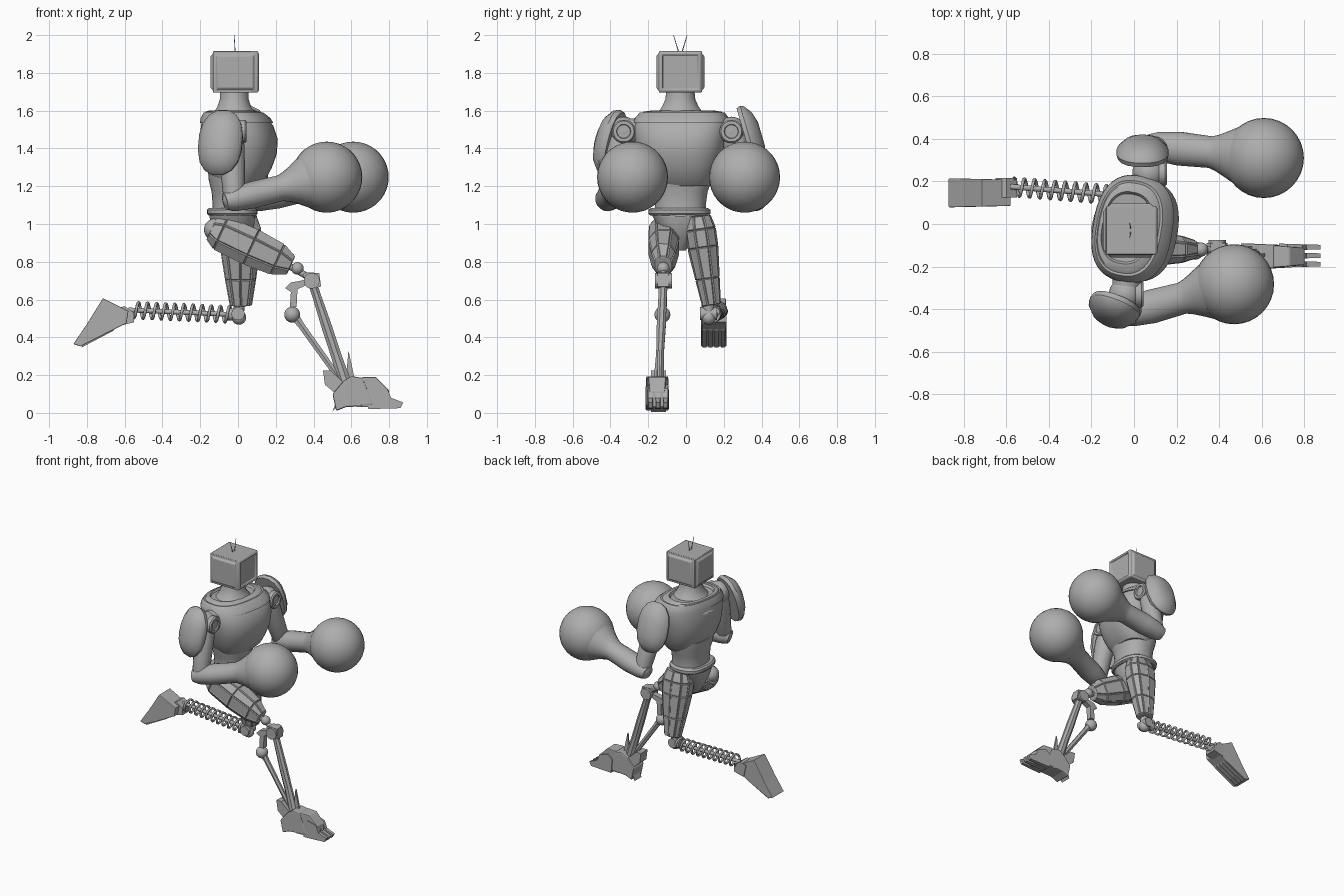
import bpy, bmesh, math
from mathutils import Vector as V, Matrix

old = bpy.data.objects.get("Cube")
if old:
    bpy.data.objects.remove(old)

grey = bpy.data.materials.new("plain_grey")
grey.use_nodes = True
tone = (0.42, 0.42, 0.42, 1)
grey.diffuse_color = tone
grey.node_tree.nodes["Principled BSDF"].inputs["Base Color"].default_value = tone


def finish(name, bm, smooth=35, bevel=0):
    """Turn a bmesh into a named object with material and shading."""
    bmesh.ops.recalc_face_normals(bm, faces=bm.faces)
    me = bpy.data.meshes.new(name)
    bm.to_mesh(me)
    bm.free()
    ob = bpy.data.objects.new(name, me)
    bpy.context.collection.objects.link(ob)
    me.materials.append(grey)
    if bevel:
        mod = ob.modifiers.new("soft_edges", "BEVEL")
        mod.width, mod.segments, mod.limit_method = bevel, 2, 'ANGLE'
    if smooth:
        bpy.ops.object.select_all(action='DESELECT')
        bpy.context.view_layer.objects.active = ob
        ob.select_set(True)
        bpy.ops.object.shade_smooth_by_angle(angle=math.radians(smooth))
    return ob


def loft(name, a, b, rings, n=24, power=2, spin=0, panel=0, smooth=35):
    """Rings (t, radius_u, radius_v, shift_u) along a to b; v follows y, or z for sideways parts."""
    a, b = V(a), V(b)
    w = (b - a).normalized()
    ref = V((0, 0, 1)) if abs(w.y) > 0.7 else V((0, 1, 0))
    v = (ref - w * ref.dot(w)).normalized()
    v = Matrix.Rotation(math.radians(spin), 3, w) @ v
    u = v.cross(w)
    bm, loops = bmesh.new(), []
    for t, ru, rv, *shift in rings:
        c = a.lerp(b, t) + u * (shift[0] if shift else 0)
        loop = []
        for i in range(n):
            ang = math.tau * (i + 0.5) / n
            p = [math.copysign(abs(f) ** (2 / power), f) for f in (math.cos(ang), math.sin(ang))]
            loop.append(bm.verts.new(c + u * ru * p[0] + v * rv * p[1]))
        loops.append(loop)
    sides = [bm.faces.new((p[i], p[(i + 1) % n], q[(i + 1) % n], q[i]))
             for p, q in zip(loops, loops[1:]) for i in range(n)]
    bm.faces.new(loops[0])
    bm.faces.new(loops[-1])
    if panel:
        bmesh.ops.recalc_face_normals(bm, faces=bm.faces)
        bmesh.ops.inset_individual(bm, faces=sides, thickness=panel, depth=panel)
    return finish(name, bm, smooth)


def rod(name, a, b, r, r2=None, n=12, **kw):
    return loft(name, a, b, [(0, r, r), (1, r2 or r, r2 or r)], n, **kw)


def ball(name, c, r):
    bm = bmesh.new()
    bmesh.ops.create_uvsphere(bm, u_segments=32, v_segments=18, radius=r,
                              matrix=Matrix.Translation(c))
    return finish(name, bm, 60)


def plate(name, pts, y0, y1, pinch=0, bevel=0):
    """Side outline in x, z stretched from y0 to y1; pinch narrows it towards the toe."""
    bm = bmesh.new()
    x0, x1 = min(p[0] for p in pts), max(p[0] for p in pts)
    mid = (y0 + y1) / 2
    sides = [[bm.verts.new((x, mid + (y - mid) * (1 - pinch * (x - x0) / (x1 - x0)), z))
              for x, z in pts] for y in (y0, y1)]
    bm.faces.new(sides[0])
    bm.faces.new(sides[1])
    for i in range(len(pts)):
        j = (i + 1) % len(pts)
        bm.faces.new((sides[0][i], sides[0][j], sides[1][j], sides[1][i]))
    return finish(name, bm, 0, bevel)


# Head: rounded box with raised side and back panels and a sunken screen
bm = bmesh.new()
bmesh.ops.create_cube(bm, size=1, matrix=Matrix.Translation((-0.015, -0.03, 1.805))
                      @ Matrix.Diagonal((0.235, 0.228, 0.22, 1)))
for f in list(bm.faces):
    if abs(f.normal.z) < 0.5:
        front = f.normal.x > 0.5
        if front:
            bmesh.ops.inset_region(bm, faces=[f], thickness=0.015, depth=0.008)
            bmesh.ops.inset_region(bm, faces=[f], thickness=0.012, depth=0)
            bmesh.ops.inset_region(bm, faces=[f], thickness=0.004, depth=-0.012)
        else:
            bmesh.ops.inset_region(bm, faces=[f], thickness=0.018, depth=0)
            bmesh.ops.inset_region(bm, faces=[f], thickness=0.018, depth=0.013)
finish("head", bm, 35, 0.008)
for side in (-1, 1):
    rod("antenna", (-0.015, -0.03 + side * 0.006, 1.9), (-0.02, -0.03 + side * 0.036, 2), 0.003, 0.0015, 6)

# Neck and torso, turned slightly to the right
loft("neck", (-0.02, -0.03, 0), (-0.02, -0.03, 1),
     [(1.5, .18, .19), (1.56, .14, .15), (1.59, .11, .12), (1.62, .09, .098), (1.66, .077, .08), (1.71, .075, .075)])
chest = [(1.2, .10, .15), (1.24, .14, .18), (1.3, .17, .205), (1.37, .195, .23), (1.45, .2, .245),
         (1.52, .185, .25, -.01), (1.57, .16, .235, -.025), (1.595, .135, .205, -.035), (1.6, .115, .17, -.04),
         (1.57, .1, .15, -.04)]
loft("chest", (0.005, -0.025, 0), (0.005, -0.025, 1), chest, 40, 2.5, -10)
rim = [(1.535, .187, .253, -.012), (1.56, .178, .25, -.018), (1.59, .152, .225, -.03), (1.585, .13, .2, -.03)]
loft("collar", (0.005, -0.025, 0), (0.005, -0.025, 1), rim, 40, 2.5, -10)
loft("waist", (-0.02, -0.03, 0), (-0.02, -0.03, 1),
     [(1.04, .12, .14), (1.1, .115, .135), (1.17, .12, .145), (1.23, .135, .165), (1.28, .14, .17)], 32, 2.3)
loft("belt", (-0.03, -0.035, 0), (-0.03, -0.035, 1),
     [(1.045, .125, .155), (1.055, .135, .165), (1.075, .135, .165), (1.085, .125, .15)], 32, 2.5)
loft("pelvis", (-0.03, -0.035, 0), (-0.03, -0.035, 1),
     [(.86, .05, .035), (.93, .1, .08), (1.0, .12, .125), (1.05, .125, .15)], 12, 2.4)

# Arms: shoulder joint, shield, upper arm, forearm and round glove
arms = {
    "right": ((-0.04, -0.33, 1.49), (-0.02, -0.415, 1.13), (0.47, -0.283, 1.248),
              (-0.085, -0.375, 1.425), (-0.035, -0.09, 0.025)),
    "left": ((0.07, 0.24, 1.49), (0.11, 0.365, 1.13), (0.61, 0.31, 1.248),
             (0.04, 0.315, 1.45), (0.0, 0.085, 0.025)),
}
for side, (sh, el, glove, pad, out) in arms.items():
    sh, el, glove, pad = V(sh), V(el), V(glove), V(pad)
    ball(side + "_shoulder", sh, 0.078)
    inner = V((0, -0.03, 1.49))
    rod(side + "_shoulder_link", sh, sh.lerp(inner, 0.6), 0.065, 0.08, 20)
    loft(side + "_shoulder_ring", sh + V((0.04, 0, 0)), sh + V((0.085, 0, 0)),
         [(0, .062, .062), (.8, .062, .062), (1, .055, .055), (1, .038, .038), (.8, .035, .035)], 24)
    loft(side + "_shoulder_shield", pad, pad + V(out),
         [(0, .118, .172), (.25, .125, .18), (.45, .118, .172), (.8, .085, .13), (1, .045, .07)], 16, 2.3)
    loft(side + "_upper_arm", sh, el,
         [(0, .062, .062), (.25, .072, .07), (.6, .065, .065), (.95, .058, .058), (1.08, .045, .045)], 16)
    ball(side + "_elbow", el, 0.062)
    loft(side + "_forearm", el, glove,
         [(-.1, .045, .05), (0, .063, .068), (.2, .072, .08), (.5, .07, .075), (.56, .08, .085), (.64, .1, .105),
          (.75, .135, .135)], 24)
    ball(side + "_glove", glove, 0.188)

# Right leg: bent thigh with raised panels
ball("right_hip", (-0.12, -0.12, 0.97), 0.06)
loft("right_thigh", (-0.14, -0.115, 0.975), (0.28, -0.12, 0.78),
     [(0, .06, .06), (.12, .095, .08), (.5, .1, .08), (.83, .088, .062), (1, .05, .04)], 8, 2.5, panel=0.006, smooth=0)
rod("right_knee_link", (0.25, -0.12, 0.79), (0.39, -0.12, 0.71), 0.018)
ball("right_knee_ball", (0.315, -0.12, 0.765), 0.033)
rod("right_knee_hinge", (0.39, -0.165, 0.7), (0.39, -0.075, 0.7), 0.042, n=16)
plate("right_knee_cap", [(.34, .73), (.36, .745), (.43, .74), (.44, .67), (.41, .66), (.37, .69)], -.15, -.09)

# Right shin: main bone, hooked rear strut with a joint
loft("right_shin", (0.39, -0.12, 0.7), (0.57, -0.145, 0.15),
     [(0, .026, .026), (.15, .025, .024), (.45, .03, .026), (.7, .03, .022), (1, .035, .03)], 8, smooth=0)
plate("rear_bracket", [(.25, .66), (.28, .69), (.36, .705), (.36, .675), (.315, .655), (.31, .56),
                       (.275, .56), (.28, .64)], -.14, -.1)
ball("rear_joint", (0.287, -0.125, 0.52), 0.042)
loft("rear_strut", (0.287, -0.125, 0.53), (0.53, -0.145, 0.19), [(0, .03, .02), (.2, .02, .015), (1, .018, .015)], 6, smooth=0)
plate("ankle_fin", [(.57, .17), (.585, .33), (.62, .17)], -.152, -.138)

# Right foot: heel, ankle block and overlapping toe plates
plate("right_heel", [(.45, .225), (.49, .225), (.56, .16), (.6, .06), (.55, .07), (.5, .005), (.53, .09),
                     (.46, .15)], -.185, -.105)
plate("ankle_block", [(.5, .1), (.56, .17), (.6, .195), (.66, .185), (.72, .04), (.57, .03), (.52, .01)],
      -.215, -.09, 0.15, 0.008)
plate("middle_toe_plate", [(.6, .12), (.66, .19), (.73, .19), (.8, .12), (.8, .03), (.63, .03)], -.21, -.095, 0.3, 0.006)
for y in (-.205, -.165, -.125):
    plate("front_toe", [(.68, .12), (.72, .15), (.79, .13), (.81, .08), (.875, .055), (.86, .025), (.69, .02)],
          y, y + .033, 0.35)

# Left leg: upright thigh with raised panels and a knee joint
ball("left_hip", (-0.02, 0.06, 0.97), 0.07)
loft("left_thigh", (0.01, 0.065, 1.04), (0.015, 0.135, 0.57),
     [(0, .085, .06), (.15, .11, .078), (.35, .105, .077), (.7, .08, .06), (1, .055, .045)], 10, 2.4, panel=0.006, smooth=0)
rod("left_knee_link", (0.01, 0.12, 0.6), (0, 0.12, 0.5), 0.03)
ball("left_knee_ball", (0.005, 0.12, 0.505), 0.038)
rod("left_knee_hinge", (0.0, 0.075, 0.525), (0.0, 0.165, 0.525), 0.035, n=16)

# Left shin: a coil spring around a thin rod
start, end = V((-0.01, 0.13, 0.52)), V((-0.58, 0.175, 0.545))
rod("spring_core", start, end, 0.013)
rod("spring_cap", start, start.lerp(end, 0.08), 0.034)
curve = bpy.data.curves.new("spring", 'CURVE')
curve.dimensions, curve.bevel_depth, curve.bevel_resolution = '3D', 0.008, 1
steps, turns = 176, 11
path = curve.splines.new('POLY')
path.points.add(steps)
for i, p in enumerate(path.points):
    ang = math.tau * turns * i / steps
    c = start.lerp(end, 0.04 + 0.93 * i / steps)
    p.co = (c.x, c.y + 0.042 * math.cos(ang), c.z + 0.042 * math.sin(ang), 1)
curve.materials.append(grey)
spring = bpy.data.objects.new("spring", curve)
bpy.context.collection.objects.link(spring)
bpy.ops.object.select_all(action='DESELECT')
bpy.context.view_layer.objects.active = spring
spring.select_set(True)
bpy.ops.object.convert(target='MESH')

# Left foot: wedge with a narrow ankle and a ribbed sole
plate("left_ankle", [(-.55, .48), (-.55, .53), (-.6, .565), (-.65, .55), (-.63, .46)], .125, .215)
plate("left_foot", [(-.59, .475), (-.58, .54), (-.715, .607), (-.8, .47), (-.872, .365), (-.835, .352), (-.66, .44)],
      .078, .215, 0.1, 0.004)
for i in range(4):
    y = .088 + i * .032
    plate("sole_rib", [(-.66, .435), (-.64, .46), (-.82, .365), (-.83, .345)], y, y + .02)
